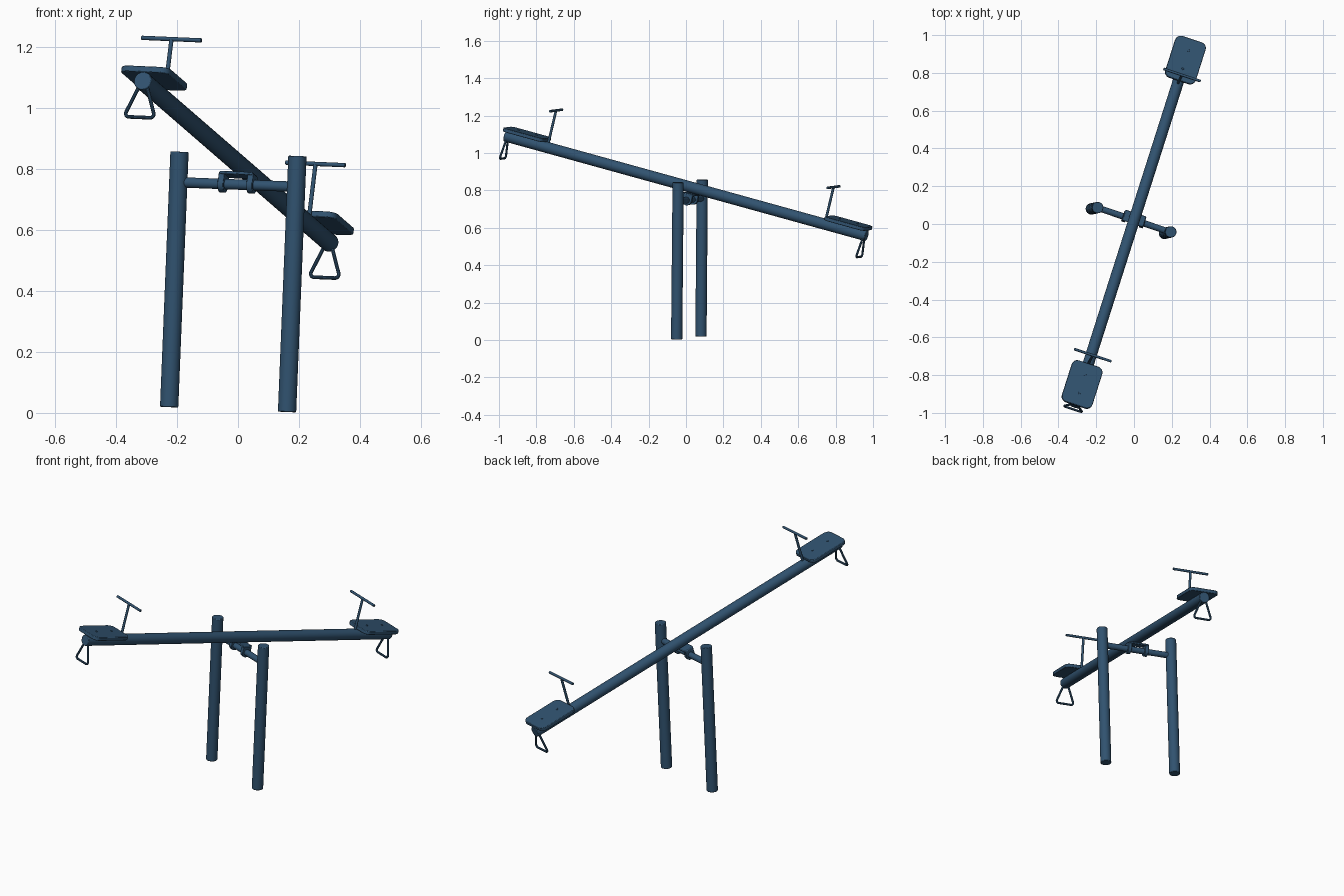
import bpy, bmesh, math
from mathutils import Vector, Matrix

if "Cube" in bpy.data.objects:
    bpy.data.objects.remove(bpy.data.objects["Cube"])

paint = bpy.data.materials.new("blue_paint")
paint.diffuse_color = (0.03, 0.085, 0.16, 1)
paint.use_nodes = True
paint.node_tree.nodes["Principled BSDF"].inputs["Base Color"].default_value = paint.diffuse_color

# Beam frame: local x = axle direction, y = along beam, z = beam's up
C = Vector((-0.006, 0.0, 0.824))
d = Vector((0.615, 1.93, -0.533)).normalized()
ax = Vector((0.387, -0.129, -0.0165))
ax = (ax - d * ax.dot(d)).normalized()
up = ax.cross(d)
F = Matrix((ax, d, up)).transposed().to_4x4()
F.translation = C


def finish(ob, name, bevel=0.0):
    ob.name = name
    ob.data.materials.append(paint)
    if bevel:
        m = ob.modifiers.new("bevel", 'BEVEL')
        m.width, m.segments, m.limit_method = bevel, 2, 'ANGLE'
        m.angle_limit = math.radians(50)
    bpy.ops.object.select_all(action='DESELECT')
    ob.select_set(True)
    bpy.context.view_layer.objects.active = ob
    bpy.ops.object.shade_smooth_by_angle(angle=math.radians(35))
    return ob


def from_bmesh(bm, name, matrix, bevel=0.0):
    me = bpy.data.meshes.new(name)
    bm.to_mesh(me)
    bm.free()
    ob = bpy.data.objects.new(name, me)
    bpy.context.collection.objects.link(ob)
    ob.matrix_world = matrix
    return finish(ob, name, bevel)


def rod(name, a, b, r, frame=Matrix(), sides=32, bevel=0.0):
    a, b = frame @ Vector(a), frame @ Vector(b)
    bm = bmesh.new()
    bmesh.ops.create_cone(bm, cap_ends=True, segments=sides, radius1=r, radius2=r, depth=(b - a).length)
    m = Matrix.Translation((a + b) / 2) @ (b - a).to_track_quat('Z', 'Y').to_matrix().to_4x4()
    return from_bmesh(bm, name, m, bevel)


def rounded(corners, r, n=6):
    """Counter-clockwise polygon with filleted corners."""
    out = []
    for i, p in enumerate(corners):
        p = Vector(p)
        u = (Vector(corners[i - 1]) - p).normalized()
        v = (Vector(corners[(i + 1) % len(corners)]) - p).normalized()
        half = u.angle(v) / 2
        centre = p + (u + v).normalized() * (r / math.sin(half))
        s, e = p + u * (r / math.tan(half)) - centre, p + v * (r / math.tan(half)) - centre
        a0 = math.atan2(s.y, s.x)
        sweep = (math.atan2(e.y, e.x) - a0 + math.pi) % (2 * math.pi) - math.pi
        out += [centre + Vector((math.cos(a0 + sweep * k / n), math.sin(a0 + sweep * k / n))) * r
                for k in range(n + 1)]
    return out


def plate(name, w, l, h, r, centre):
    pts = rounded([(-w/2, -l/2), (w/2, -l/2), (w/2, l/2), (-w/2, l/2)], r)
    bm = bmesh.new()
    f = bm.faces.new([bm.verts.new((p.x, p.y, -h/2)) for p in pts])
    g = bmesh.ops.extrude_face_region(bm, geom=[f])
    bmesh.ops.translate(bm, vec=(0, 0, h), verts=[v for v in g['geom'] if isinstance(v, bmesh.types.BMVert)])
    bmesh.ops.recalc_face_normals(bm, faces=bm.faces)
    return from_bmesh(bm, name, F @ Matrix.Translation(centre), 0.003)


def wire_loop(name, pts, r):
    cu = bpy.data.curves.new(name, 'CURVE')
    cu.dimensions = '3D'
    cu.bevel_depth, cu.bevel_resolution = r, 3
    sp = cu.splines.new('POLY')
    sp.points.add(len(pts) - 1)
    for q, p in zip(sp.points, pts):
        q.co = (*p, 1)
    sp.use_cyclic_u = True
    ob = bpy.data.objects.new(name, cu)
    bpy.context.collection.objects.link(ob)
    ob.matrix_world = F
    bpy.ops.object.select_all(action='DESELECT')
    ob.select_set(True)
    bpy.context.view_layer.objects.active = ob
    bpy.ops.object.convert(target='MESH')
    return finish(bpy.context.object, name)


# Posts and axle
rod("left_post", (-0.226, 0.08, 0.019), (-0.192, 0.087, 0.857), 0.03, bevel=0.003)
rod("right_post", (0.161, -0.05, 0.003), (0.195, -0.042, 0.843), 0.03, bevel=0.003)
axle_a, axle_b = Vector((-0.196, 0.087, 0.757)), Vector((0.191, -0.043, 0.742))
rod("axle", axle_a, axle_b, 0.017)

# Beam
rod("beam", (0, -1.048, 0), (0, 1.048, 0), 0.03, F, bevel=0.003)

# Pivot bracket: saddle plate and two bearing clamps around the axle
mid, along = (axle_a + axle_b) / 2, (axle_b - axle_a).normalized()
local = F.inverted() @ mid
plate("pivot_plate", 0.115, 0.06, 0.01, 0.006, (local.x, local.y, -0.034))
for side in (-1, 1):
    c = mid + along * 0.05 * side
    rod("bearing_ring", c - along * 0.01, c + along * 0.01, 0.028, bevel=0.002)
    lc = F.inverted() @ c
    plate("bearing_cheek", 0.02, 0.054, 0.042, 0.003, (lc.x, lc.y, -0.053))

# Both ends: seat, bolts, T-handle and stirrup
for end, tag in ((-1, "front"), (1, "back")):
    s = 0.932 * end
    plate(tag + "_seat", 0.17, 0.237, 0.02, 0.032, (0, s, 0.039))
    for k in (-1, 1):
        y = s + 0.052 * k
        rod(tag + "_seat_bolt", (0, y, 0.045), (0, y, 0.052), 0.006, F, 12, 0.001)
    y = 0.805 * end
    rod(tag + "_handle_stem", (0, y, 0.02), (0, y, 0.205), 0.007, F, 16)
    rod(tag + "_handle_bar", (-0.104, y, 0.205), (0.104, y, 0.205), 0.007, F, 16, 0.002)
    tri = rounded([(-0.054, -0.121), (0.054, -0.121), (0.014, -0.018), (-0.014, -0.018)], 0.012)
    wire_loop(tag + "_stirrup", [(p.x, 1.034 * end, p.y) for p in tri], 0.006)
